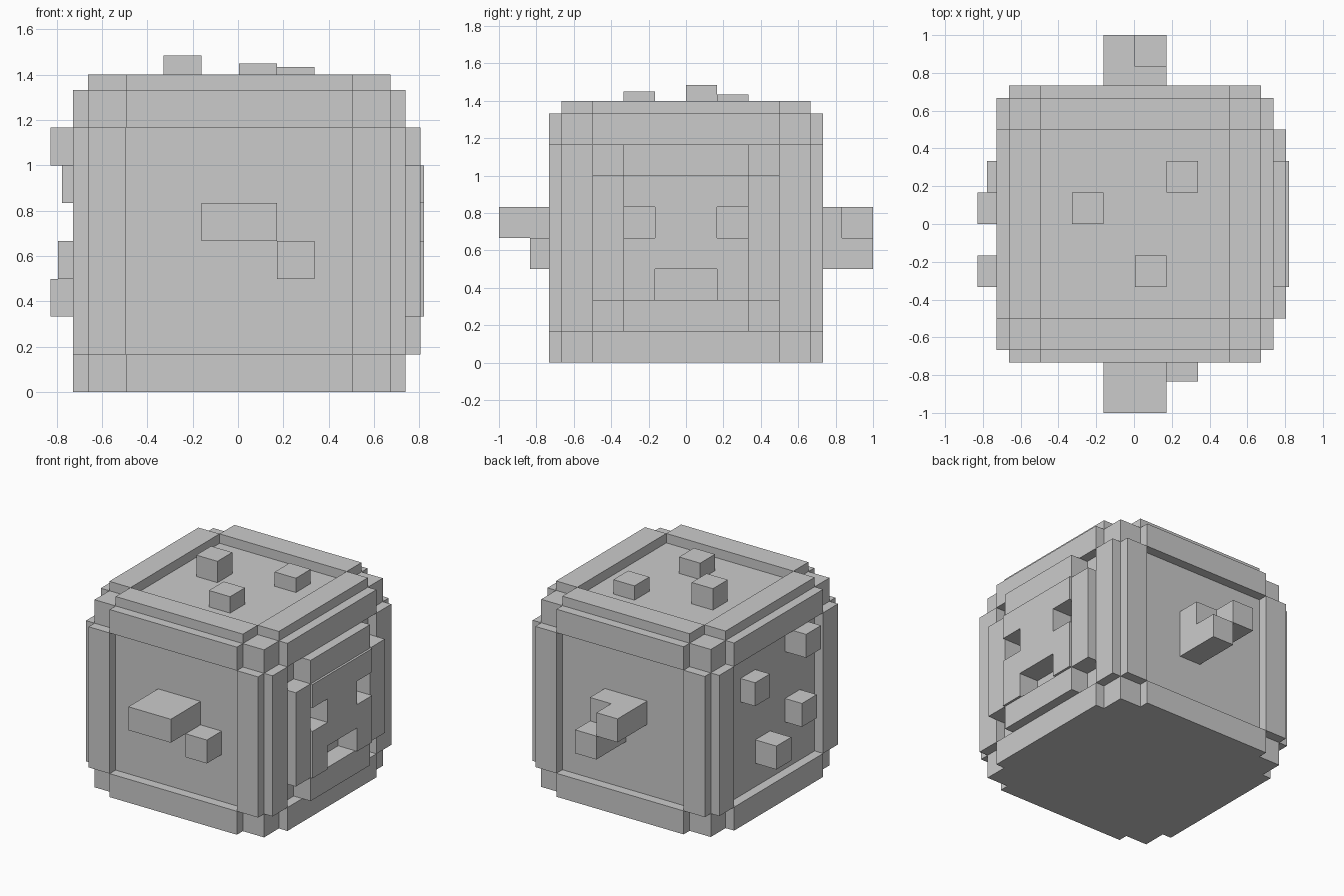
import bpy, bmesh
from mathutils import Vector

if "Cube" in bpy.data.objects:
    bpy.data.objects.remove(bpy.data.objects["Cube"])

U = 1 / 6            # one block unit
H = 4 * U            # half size of the cube body
T = 0.067            # thickness of the raised rim
C = Vector((0.005, 0, H))


def add_box(bm, lo, hi):
    """Box between two corners, in coordinates relative to the body centre."""
    lo, hi = Vector(lo), Vector(hi)
    verts = bmesh.ops.create_cube(bm, size=1)["verts"]
    for v in verts:
        v.co = Vector(((lo[i] + hi[i]) / 2 + v.co[i] * (hi[i] - lo[i])) for i in range(3))


def finish(name, bm):
    bmesh.ops.recalc_face_normals(bm, faces=bm.faces)
    mesh = bpy.data.meshes.new(name)
    bm.to_mesh(mesh)
    bm.free()
    obj = bpy.data.objects.new(name, mesh)
    obj.location = C
    bpy.context.collection.objects.link(obj)
    return obj


def face_box(bm, axis, sign, a, b, reach, base=H):
    """Box standing on a body face; a and b are the ranges on the other two axes."""
    spans = [a, b]
    spans.insert(axis, tuple(sorted((sign * base, sign * reach))))
    add_box(bm, [s[0] for s in spans], [s[1] for s in spans])


def boxes(name, axis, sign, items):
    """Blocks on one face, given as (cell a, cell b, size a, size b, reach)."""
    bm = bmesh.new()
    for a, b, na, nb, reach in items:
        face_box(bm, axis, sign, (a * U, (a + na) * U), (b * U, (b + nb) * U), reach)
    return finish(name, bm)


# Cube body
bm = bmesh.new()
add_box(bm, (-H, -H, -H), (H, H, H))
finish("body", bm)

# Raised rim bars along the four edges of every face except the underside
sides = {"front": (1, -1), "back": (1, 1), "left": (0, -1), "right": (0, 1), "top": (2, 1)}
for label, (axis, sign) in sides.items():
    boxes(label + "_rim", axis, sign, [
        (-4, -3, 1, 6, H + T), (3, -3, 1, 6, H + T),
        (-3, -4, 6, 1, H + T), (-3, 3, 6, 1, H + T)])

# Face border: four strips around the face panel
boxes("face_border", 0, 1, [
    (-3, -2, 1, 4, 0.8), (2, -2, 1, 4, 0.8),
    (-2, -3, 4, 1, 0.8), (-2, 2, 4, 1, 0.8)])

# Face panel: 4 x 4 cells with eye and mouth openings, extruded
bm = bmesh.new()
holes = {(-2, 0), (1, 0), (-1, -2), (0, -2)}
for j in range(-2, 2):
    for k in range(-2, 2):
        if (j, k) not in holes:
            bm.faces.new([bm.verts.new((H, (j + p) * U, (k + q) * U))
                          for p, q in ((0, 0), (1, 0), (1, 1), (0, 1))])
bmesh.ops.remove_doubles(bm, verts=bm.verts, dist=1e-4)
ext = bmesh.ops.extrude_face_region(bm, geom=bm.faces[:], use_keep_orig=True)
for v in ext["geom"]:
    if isinstance(v, bmesh.types.BMVert):
        v.co.x = 0.816
bmesh.ops.recalc_face_normals(bm, faces=bm.faces)
bmesh.ops.dissolve_limit(bm, angle_limit=0.01, verts=bm.verts, edges=bm.edges)
finish("face_panel", bm)

# Knobs on the top
boxes("top_knobs", 2, 1, [
    (-2, 0, 1, 1, 1.485 - H), (0, -2, 1, 1, 1.45 - H), (1, 1, 1, 1, 1.435 - H)])

# Knobs on the left side
boxes("left_knobs", 0, -1, [
    (-2, 2, 1, 1, 0.833), (1, 1, 1, 1, 0.782),
    (-2, -1, 1, 1, 0.8), (0, -2, 1, 1, 0.833)])

# Front knobs: a wide one and a small one
boxes("front_knobs", 1, -1, [(-1, 0, 2, 1, 1.0), (1, -1, 1, 1, 5 * U)])

# Back knobs: stepped cluster
boxes("back_knobs", 1, 1, [
    (-1, 0, 1, 1, 1.0), (0, 0, 1, 1, 5 * U), (0, -1, 1, 1, 1.0)])
